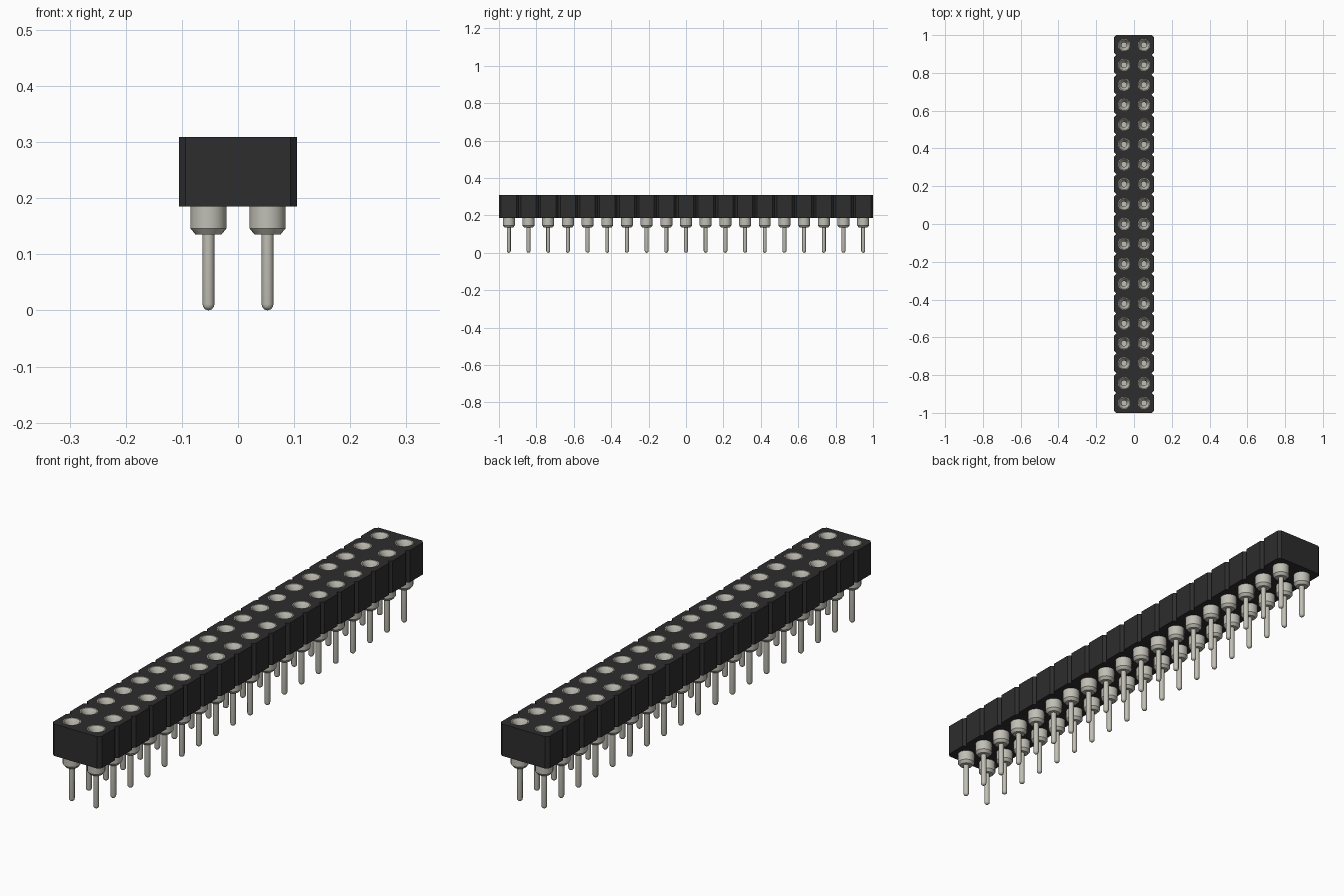
import bpy, bmesh, math
from mathutils import Vector

ROWS = 19
PITCH = 2 / ROWS
HALF = PITCH            # half width of the housing
CUT = 0.012             # corner notch of each cell
Z0, Z1 = 0.185, 0.309   # housing bottom and top
R = 0.032               # sleeve radius
SEG = 20

if "Cube" in bpy.data.objects:
    bpy.data.objects.remove(bpy.data.objects["Cube"])


def material(name, color, rough):
    m = bpy.data.materials.new(name)
    m.use_nodes = True
    m.diffuse_color = (*color, 1)
    bsdf = m.node_tree.nodes["Principled BSDF"]
    bsdf.inputs["Base Color"].default_value = (*color, 1)
    bsdf.inputs["Roughness"].default_value = rough
    return m


black = material("black plastic", (0.026, 0.026, 0.026), 0.6)
metal = material("pale metal", (0.53, 0.52, 0.46), 0.5)


def finish(bm, name, mat):
    me = bpy.data.meshes.new(name)
    bm.to_mesh(me)
    bm.free()
    me.materials.append(mat)
    ob = bpy.data.objects.new(name, me)
    bpy.context.collection.objects.link(ob)
    return ob


def loop(bm, points):
    vs = [bm.verts.new((x, y, Z0)) for x, y in points]
    return [bm.edges.new((a, b)) for a, b in zip(vs, vs[1:] + vs[:1])]


rows = [-1 + PITCH * (i + 0.5) for i in range(ROWS)]
spots = [(x, y) for y in rows for x in (-PITCH / 2, PITCH / 2)]

# Housing: notched outline with round holes, extruded upward
side = [(HALF - CUT, -1)]
for i, y in enumerate(rows):
    side += [(HALF, y - PITCH / 2 + CUT), (HALF, y + PITCH / 2 - CUT),
             (HALF - CUT, y + PITCH / 2)]
bm = bmesh.new()
edges = loop(bm, side + [(-x, y) for x, y in reversed(side)])
for cx, cy in spots:
    edges += loop(bm, [(cx + R * math.cos(a), cy + R * math.sin(a))
                       for a in (k * math.tau / SEG for k in range(SEG))])
bmesh.ops.triangle_fill(bm, edges=edges, use_beauty=True, normal=(0, 0, 1))
ext = bmesh.ops.extrude_face_region(bm, geom=bm.faces[:], use_keep_orig=True)
top = [g for g in ext["geom"] if isinstance(g, bmesh.types.BMVert)]
bmesh.ops.translate(bm, verts=top, vec=(0, 0, Z1 - Z0))
bmesh.ops.recalc_face_normals(bm, faces=bm.faces[:])
finish(bm, "housing", black)

# Contact: turned pin, sleeve, funnel mouth and blind bore in one profile
profile = [(0, 0), (0.006, 0.002), (0.0095, 0.006), (0.0105, 0.011),
           (0.0105, 0.135), (0.023, 0.135), (R, 0.146), (R, Z1),
           (0.029, Z1), (0.014, Z1 - 0.025), (0.014, 0.21), (0, 0.21)]
bm = bmesh.new()
pts = [bm.verts.new((r, 0, z)) for r, z in profile]
line = [bm.edges.new(p) for p in zip(pts, pts[1:])]
bmesh.ops.spin(bm, geom=pts + line, axis=(0, 0, 1), cent=(0, 0, 0),
               angle=math.tau, steps=SEG, use_merge=True)
bmesh.ops.remove_doubles(bm, verts=bm.verts[:], dist=0.0001)
bmesh.ops.recalc_face_normals(bm, faces=bm.faces[:])
first = finish(bm, "contact_pin", metal)
bpy.ops.object.select_all(action='DESELECT')
bpy.context.view_layer.objects.active = first
first.select_set(True)
bpy.ops.object.shade_smooth_by_angle(angle=math.radians(35))

# Repeat the contact in both columns
first.location = Vector((*spots[0], 0))
for x, y in spots[1:]:
    pin = first.copy()
    pin.location = (x, y, 0)
    bpy.context.collection.objects.link(pin)
